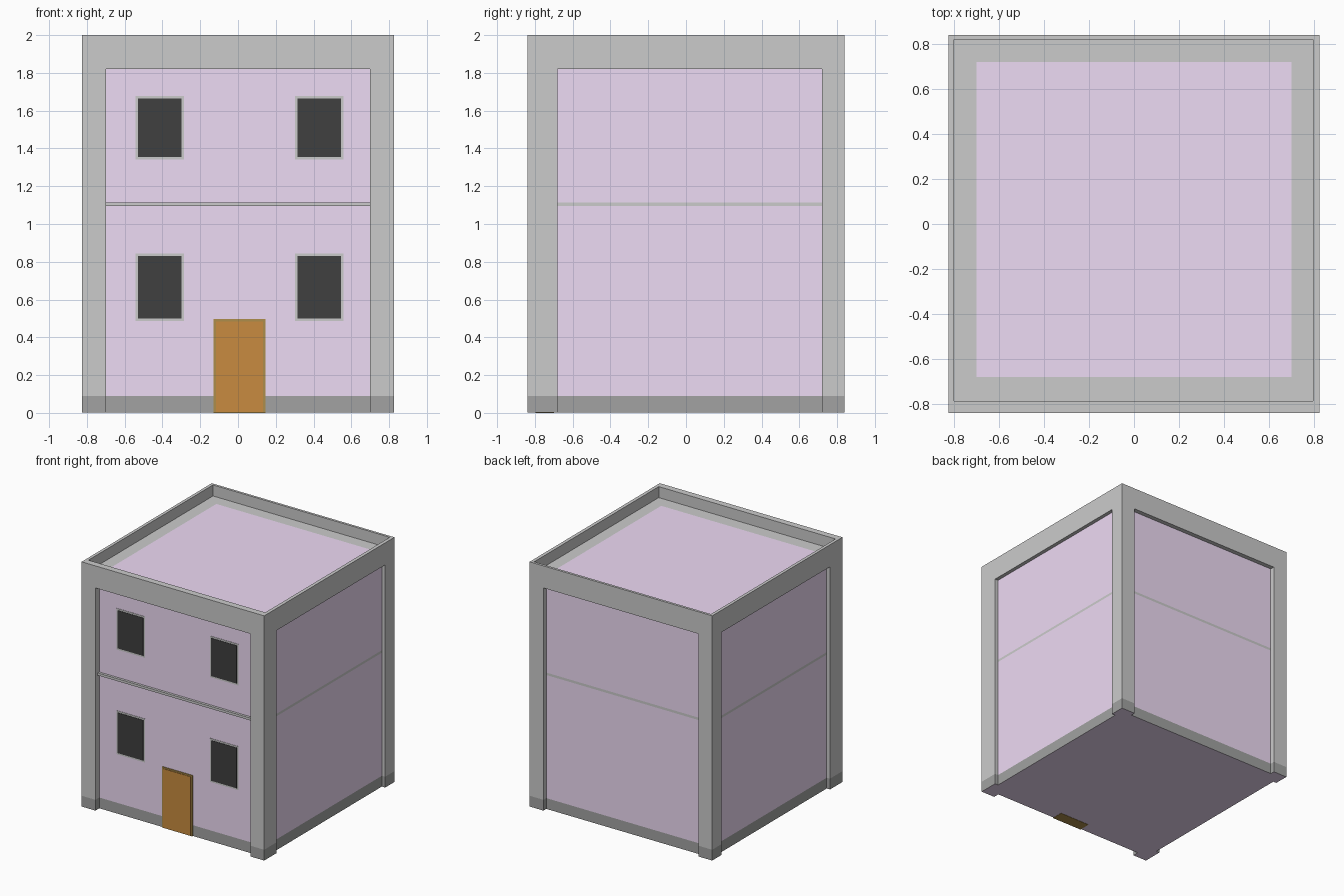
import bpy, bmesh

if "Cube" in bpy.data.objects:
    bpy.data.objects.remove(bpy.data.objects["Cube"])

def mat(name, r, g, b):
    m = bpy.data.materials.new(name)
    m.diffuse_color = (r, g, b, 1)
    m.use_nodes = True
    m.node_tree.nodes["Principled BSDF"].inputs["Base Color"].default_value = m.diffuse_color
    return m

PURPLE = mat("purple_plaster", 0.855, 0.705, 0.91)
DARK = mat("dark_plinth", 0.36, 0.365, 0.36)
BLACK = mat("black_glass", 0.05, 0.05, 0.05)
BROWN = mat("brown_door", 0.58, 0.26, 0.05)
OLIVE = mat("door_frame_brown", 0.42, 0.27, 0.07)

# x0, x1, y0, y1 of the main plan rectangles
OUTER = (-0.825, 0.825, -0.84, 0.84)      # pillars and parapet
OPENING = (-0.70, 0.70, -0.68, 0.72)      # gap between pillars
WALL = (-0.795, 0.795, -0.79, 0.803)      # recessed wall planes
INNER = (-0.80, 0.797, -0.787, 0.82)      # inside of parapet
TOP, ROOF, BEAM, PLINTH = 2.0, 1.91, 1.82, 0.09

def finish(name, bm, *mats):
    bmesh.ops.recalc_face_normals(bm, faces=bm.faces)
    me = bpy.data.meshes.new(name)
    bm.to_mesh(me)
    bm.free()
    for m in mats:
        me.materials.append(m)
    ob = bpy.data.objects.new(name, me)
    bpy.context.collection.objects.link(ob)
    return ob

def rect(r):
    x0, x1, y0, y1 = r
    return [(x0, y0), (x1, y0), (x1, y1), (x0, y1)]

def loft(name, rings, *mats, bottom=False, top=False, bottom_mat=0):
    """Join plan outlines, given as (points, z), into one skin."""
    bm = bmesh.new()
    loops = [[bm.verts.new((x, y, z)) for x, y in pts] for pts, z in rings]
    n = len(loops[0])
    for a, b in zip(loops, loops[1:]):
        for i in range(n):
            j = (i + 1) % n
            bm.faces.new((a[i], a[j], b[j], b[i]))
    if bottom:
        bm.faces.new(loops[0][::-1]).material_index = bottom_mat
    if top:
        bm.faces.new(loops[-1])
    return finish(name, bm, *mats)

def box(name, x0, x1, y0, y1, z0, z1, *mats):
    r = rect((x0, x1, y0, y1))
    return loft(name, [(r, z0), (r, z1)], *mats, bottom=True, top=True)

# Plinth: follows the pillars and the recessed walls, purple underside
outline = []
for i, (ix, iy) in enumerate([(0, 2), (1, 2), (1, 3), (0, 3)]):
    ox, oy, px, py, wx, wy = OUTER[ix], OUTER[iy], OPENING[ix], OPENING[iy], WALL[ix], WALL[iy]
    pts = [(wx, py), (ox, py), (ox, oy), (px, oy), (px, wy)]
    outline += pts if i % 2 == 0 else pts[::-1]
loft("plinth", [(outline, 0.002), (outline, PLINTH)], DARK, PURPLE,
     bottom=True, bottom_mat=1)

# Walls of both storeys with a flush grey line between them
w = rect(WALL)
loft("lower_wall", [(w, PLINTH), (w, 1.095)], PURPLE)
loft("floor_line", [(w, 1.095), (w, 1.115)])
loft("upper_wall", [(w, 1.115), (w, BEAM)], PURPLE)
box("front_ledge", -0.70, 0.70, WALL[2] - 0.02, WALL[2] + 0.01, 1.095, 1.115)

# Corner pillars
for sx, ix in (("left", 0), ("right", 1)):
    for sy, iy in (("front", 2), ("back", 3)):
        xs = sorted((OUTER[ix], OPENING[ix]))
        ys = sorted((OUTER[iy], OPENING[iy]))
        box(f"{sy}_{sx}_pillar", *xs, *ys, PLINTH, BEAM)

# Top beam, parapet and the grey border of the roof in one skin
loft("parapet", [(w, BEAM), (rect(OUTER), BEAM), (rect(OUTER), TOP),
                 (rect(INNER), TOP), (rect(INNER), ROOF), (rect(OPENING), ROOF)])
loft("roof_deck", [(rect(OPENING), ROOF - 0.01), (rect(OPENING), ROOF)], PURPLE, top=True)

# Windows
F = WALL[2]
for side, x in (("left", -0.415), ("right", 0.43)):
    for floor, z0, z1 in (("lower", 0.50, 0.83), ("upper", 1.355, 1.665)):
        box(f"{floor}_{side}_window_frame", x - 0.128, x + 0.128, F - 0.003, F + 0.02,
            z0 - 0.013, z1 + 0.013)
        box(f"{floor}_{side}_window_glass", x - 0.115, x + 0.115, F - 0.006, F + 0.02,
            z0, z1, BLACK)

# Door
box("door_frame", -0.13, 0.145, F - 0.006, F + 0.09, 0.0, 0.497, OLIVE)
box("door_panel", -0.117, 0.132, F - 0.010, F, 0.006, 0.485, BROWN)
